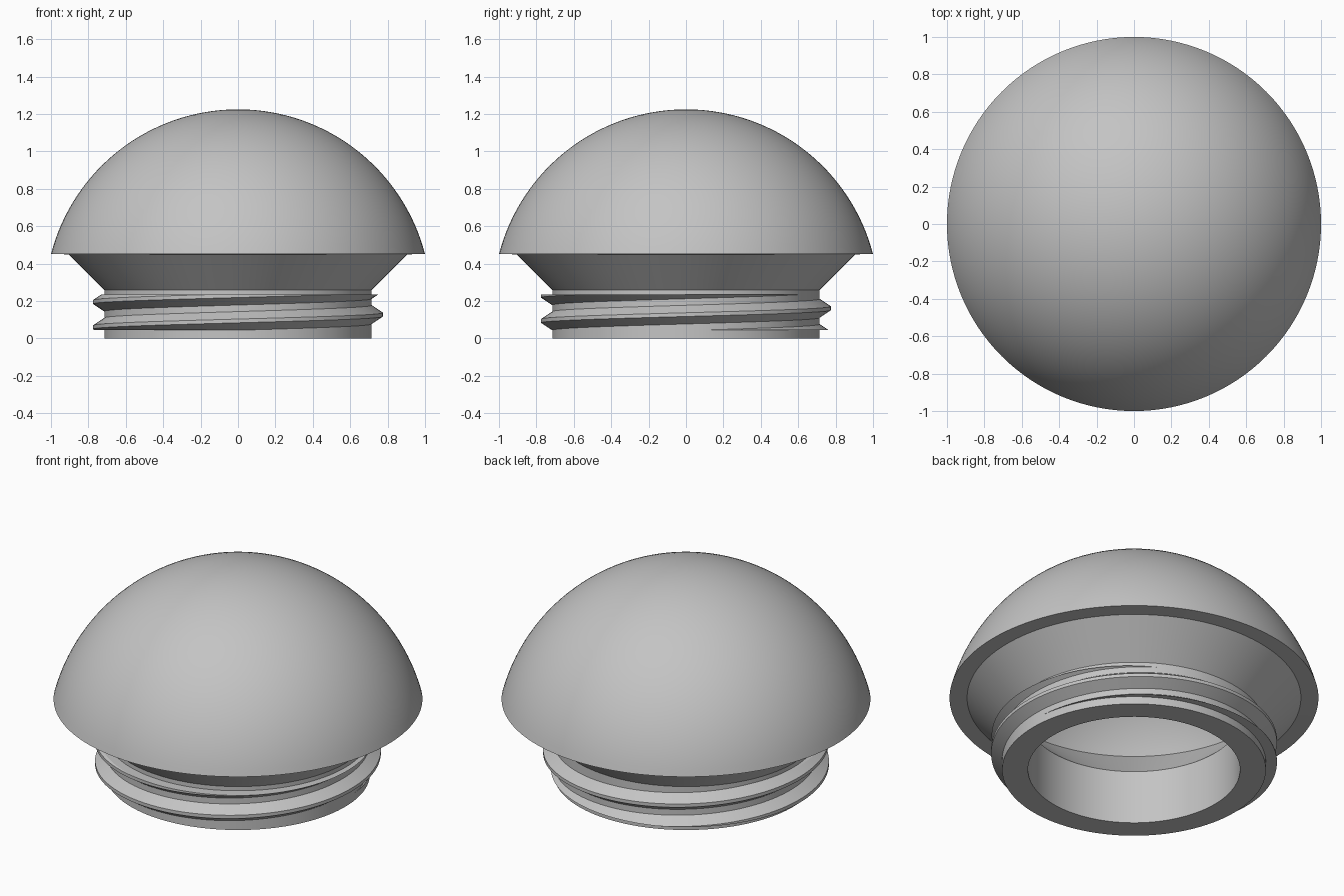
import bpy
import bmesh
from math import sin, cos, asin, atan2, hypot, pi, radians

cube = bpy.data.objects.get("Cube")
if cube:
    bpy.data.objects.remove(cube)

grey = bpy.data.materials.new("plain grey")
grey.use_nodes = True
colour = (0.55, 0.55, 0.55, 1)
grey.diffuse_color = colour
grey.node_tree.nodes["Principled BSDF"].inputs["Base Color"].default_value = colour

SEGMENTS = 128
NECK_R, BORE_R = 0.715, 0.575
DOME_Z, DOME_R = 0.192, 1.033


def finish(bm, name):
    """Turn a bmesh into a smooth object with sharp creases."""
    bmesh.ops.recalc_face_normals(bm, faces=bm.faces)
    mesh = bpy.data.meshes.new(name)
    bm.to_mesh(mesh)
    bm.free()
    mesh.materials.append(grey)
    obj = bpy.data.objects.new(name, mesh)
    bpy.context.collection.objects.link(obj)
    bpy.ops.object.select_all(action='DESELECT')
    obj.select_set(True)
    bpy.context.view_layer.objects.active = obj
    bpy.ops.object.shade_smooth_by_angle(angle=radians(30))
    return obj


def dome_arc(radius, end_angle, steps=32):
    """Profile points from the top of a dome down to an angle off the axis."""
    return [(radius * sin(end_angle * i / steps),
             DOME_Z + radius * cos(end_angle * i / steps))
            for i in range(steps + 1)]


# Hollow body: outer dome, rim, cone, neck, bore and inner dome in one lathe
inner_r, inner_z = 0.80, 0.545
inner_dome = dome_arc(hypot(inner_r, inner_z - DOME_Z),
                      atan2(inner_r, inner_z - DOME_Z))
profile = dome_arc(DOME_R, asin(1 / DOME_R))
profile += [(0.905, 0.45), (NECK_R, 0.26), (NECK_R, 0), (BORE_R, 0), (BORE_R, 0.32)]
profile += reversed(inner_dome)

bm = bmesh.new()
verts = [bm.verts.new((r, 0, z)) for r, z in profile]
edges = [bm.edges.new(pair) for pair in zip(verts, verts[1:])]
bmesh.ops.spin(bm, geom=verts + edges, cent=(0, 0, 0), axis=(0, 0, 1),
               angle=2 * pi, steps=SEGMENTS, use_duplicate=False)
bmesh.ops.remove_doubles(bm, verts=bm.verts, dist=0.0001)
finish(bm, "domed_cap_body")

# Screw thread: a ridge swept along a rising helix
PITCH, CREST_R, ROOT_R = 0.135, 0.775, 0.70
ridge = [(ROOT_R, -0.05), (NECK_R, -0.05), (CREST_R, -0.01),
         (CREST_R, 0.01), (NECK_R, 0.05), (ROOT_R, 0.05)]
bm = bmesh.new()
rings = []
for i in range(int(2.4 * SEGMENTS) + 1):
    a = 2 * pi * i / SEGMENTS
    z = -0.0075 + PITCH * i / SEGMENTS - 0.02
    a += -2 * pi * 0.02 / PITCH
    rings.append([bm.verts.new((r * cos(a), r * sin(a), z + dz)) for r, dz in ridge])
for lower, upper in zip(rings, rings[1:]):
    for k in range(len(ridge)):
        n = (k + 1) % len(ridge)
        bm.faces.new((lower[k], lower[n], upper[n], upper[k]))
bm.faces.new(rings[0])
bm.faces.new(rings[-1])

# Trim the thread flat at both ends and close the cuts
for height, direction in ((0.045, -1), (0.235, 1)):
    bmesh.ops.bisect_plane(bm, geom=bm.verts[:] + bm.edges[:] + bm.faces[:],
                           plane_co=(0, 0, height), plane_no=(0, 0, direction),
                           clear_outer=True)
    bmesh.ops.holes_fill(bm, edges=[e for e in bm.edges if e.is_boundary], sides=0)
finish(bm, "screw_thread")
